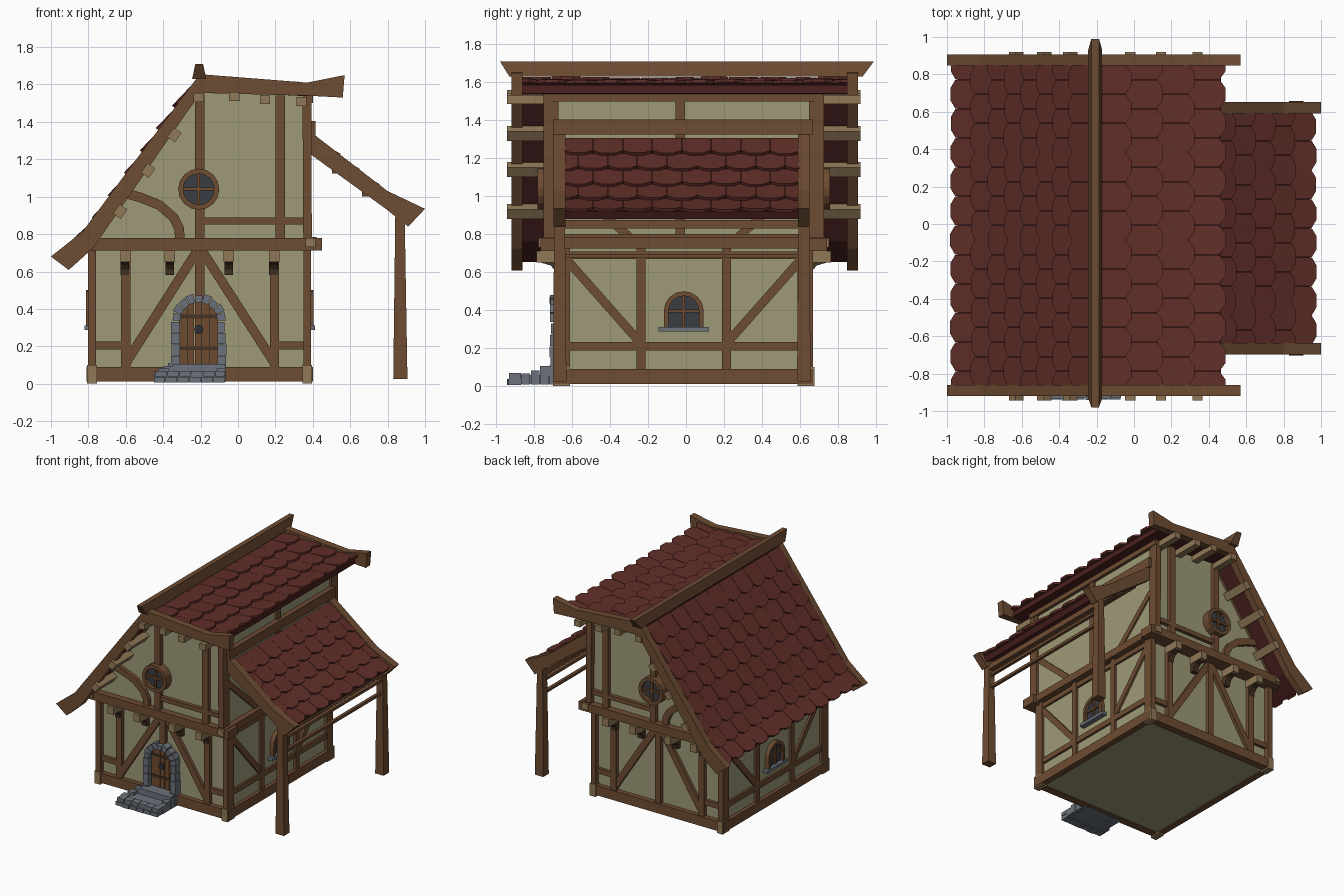
import bpy, bmesh, random
from math import sin, cos, pi
from mathutils import Vector

if "Cube" in bpy.data.objects:
    bpy.data.objects.remove(bpy.data.objects["Cube"])

random.seed(4)
C = -0.012                      # y centre of the house body


def mat(name, *c):
    m = bpy.data.materials.new(name)
    m.diffuse_color = (*c, 1)
    m.use_nodes = True
    m.node_tree.nodes["Principled BSDF"].inputs["Base Color"].default_value = m.diffuse_color
    return m


WOOD = mat("wood", .155, .072, .032)
DARK = mat("dark_wood", .06, .033, .016)
TAN = mat("cut_wood", .28, .19, .095)
DOOR = mat("door_wood", .16, .07, .028)
WALL = mat("plaster", .34, .32, .185)
RED = mat("roof_tile", .12, .028, .021)
DRED = mat("roof_underside", .07, .014, .014)
STONE = mat("stone", .15, .17, .20)
GLASS = mat("glass", .04, .045, .055)
IRON = mat("iron", .03, .03, .035)


def finish(name, bm, m):
    bmesh.ops.recalc_face_normals(bm, faces=bm.faces[:])
    me = bpy.data.meshes.new(name)
    bm.to_mesh(me)
    bm.free()
    me.materials.append(m)
    o = bpy.data.objects.new(name, me)
    bpy.context.collection.objects.link(o)
    return o


def solid(bm, a, b):
    """Closed prism between two matching loops of points."""
    a = [bm.verts.new(p) for p in a]
    b = [bm.verts.new(p) for p in b]
    bm.faces.new(a)
    bm.faces.new(b[::-1])
    for i in range(len(a)):
        j = (i + 1) % len(a)
        bm.faces.new((a[i], b[i], b[j], a[j]))


def prism(name, pts, axis, lo, hi, m):
    """Profile (x,z) pushed along y, or (y,z) pushed along x."""
    f = (lambda u, v, d: (u, d, v)) if axis == 'y' else (lambda u, v, d: (d, u, v))
    bm = bmesh.new()
    solid(bm, [f(u, v, lo) for u, v in pts], [f(u, v, hi) for u, v in pts])
    return finish(name, bm, m)


def box(name, x0, x1, y0, y1, z0, z1, m):
    return prism(name, [(x0, z0), (x1, z0), (x1, z1), (x0, z1)], 'y', y0, y1, m)


def ribbon(pts, w):
    """Outline of a path of given width."""
    p = [Vector(q) for q in pts]
    left, right = [], []
    for i, q in enumerate(p):
        t = (p[min(i + 1, len(p) - 1)] - p[max(i - 1, 0)]).normalized()
        n = Vector((-t.y, t.x)) * w / 2
        left.append(q + n)
        right.append(q - n)
    return left + right[::-1]


def bar(name, pts, w, axis, lo, hi, m=WOOD):
    return prism(name, ribbon(pts, w), axis, lo, hi, m)


def arc(cx, cz, r, n, a0=0.0, a1=pi):
    return [(cx + r * cos(a0 + (a1 - a0) * i / n), cz + r * sin(a0 + (a1 - a0) * i / n)) for i in range(n + 1)]


# ---------- plaster body ----------
box("lower_walls", -.78, .37, C - .64, C + .64, .02, .75, WALL)
prism("upper_walls", [(-.79, .74), (.375, .74), (.375, 1.54), (-.21, 1.57), (-.79, .79)], 'y', C - .70, C + .70, WALL)

# ---------- front and back timber framing ----------
for s, tag in ((-1, "front_"), (1, "back_")):
    a, b = C + s * .62, C + s * .672       # lower timber depth
    u, v = C + s * .68, C + s * .735       # upper timber depth
    box(tag + "sill", -.81, .40, a, C + s * .68, .012, .09, WOOD)
    for x in (-.60, .195):
        bar(tag + "post", [(x, .09), (x, .72)], .05, 'y', a, b)
        box(tag + "bracket_block", x - .028, x + .028, a, C + s * .775, .65, .712, TAN)
    for x in (-.365, -.05):
        box(tag + "bracket_block", x - .028, x + .028, a, C + s * .775, .65, .712, TAN)
    for x in (-.605, -.365, -.05, .19):
        prism(tag + "bracket_brace", [(C + s * d, z) for d, z in ((.63, .65), (.75, .65), (.70, .635), (.68, .61), (.675, .58), (.63, .58))],
              'x', x - .023, x + .023, DARK)
    for x in (-.78, .37):
        box(tag + "corner_post", x - .021, x + .021, C + s * .60, C + s * .68, .09, .73, WOOD)
        box(tag + "corner_block", x - .026, x + .026, C + s * .60, C + s * .69, 0, .10, TAN)
    bar(tag + "centre_post", [(-.205, .45 if s < 0 else .09), (-.205, .72)], .05, 'y', a, b)
    bar(tag + "diagonal", [(-.225, .70), (-.60, .11)], .05, 'y', a, C + s * .667)
    bar(tag + "diagonal", [(-.185, .70), (.195, .11)], .05, 'y', a, C + s * .667)
    bar(tag + "rail", [(-.76, .205), (-.61, .205)], .042, 'y', a, C + s * .664)
    bar(tag + "rail", [(.20, .205), (.36, .205)], .042, 'y', a, C + s * .664)
    # gable
    box(tag + "floor_beam", -.83, .45, C + s * .63, C + s * .755, .712, .78, WOOD)
    bar(tag + "gable_post", [(-.205, .78), (-.205, 1.55)], .05, 'y', u, v)
    bar(tag + "gable_post", [(.225, .78), (.225, 1.54)], .05, 'y', u, v)
    bar(tag + "gable_corner", [(.372, .78), (.368, 1.53)], .046, 'y', C + s * .66, C + s * .74)
    bar(tag + "gable_rail", [(-.19, .87), (.36, .87)], .036, 'y', u, C + s * .73)
    bar(tag + "curved_brace", [(-.62, 1.025), (-.52, .995), (-.42, .955), (-.345, .89), (-.315, .83), (-.31, .77)], .052, 'y', u, C + s * .73)
    bar(tag + "gable_edge", [(-.80, .765), (-.215, 1.575)], .05, 'y', u, C + s * .72)
    # round window
    ring_o, ring_i = arc(-.21, 1.04, .11, 16, 0, 2 * pi), arc(-.21, 1.04, .083, 16, 0, 2 * pi)
    prism(tag + "round_glass", ring_i[:-1], 'y', u, C + s * .742, GLASS)
    for i in range(16):
        prism(tag + "round_frame", [ring_o[i], ring_o[i + 1], ring_i[i + 1], ring_i[i]], 'y', u, C + s * .77, WOOD)
    bar(tag + "round_mullion", [(-.21, .955), (-.21, 1.125)], .016, 'y', u, C + s * .757, DOOR)
    bar(tag + "round_mullion", [(-.295, 1.04), (-.125, 1.04)], .016, 'y', u, C + s * .757, DOOR)
    # purlin ends
    for x, z in ((-.34, 1.33), (-.48, 1.14), (-.63, .92)):
        bar(tag + "purlin_end", [(x - .018, z - .025), (x + .018, z + .025)], .05, 'y', u, C + s * .932, TAN)
    for x, z in ((-.21, 1.53), (-.02, 1.535), (.145, 1.52), (.34, 1.51)):
        box(tag + "purlin_end", x - .027, x + .027, u, C + s * .932, z - .024, z + .024, TAN)

# ---------- left and right timber framing ----------
for s, face, tag in ((-1, -.78, "left_"), (1, .37, "right_")):
    a, b = face - s * .02, face + s * .02
    box(tag + "sill", a, face + s * .03, C - .68, C + .68, .012, .09, WOOD)
    box(tag + "floor_beam", a, face + s * .05, C - .745, C + .745, .725, .785, WOOD)
    for e in (-1, 1):
        box(tag + "beam_end", face - s * .01, face + s * .045, C + e * .70, C + e * .765, .73, .78, TAN)
        bar(tag + "post", [(C + e * .225, .09), (C + e * .225, .73)], .046, 'x', a, b)
        bar(tag + "diagonal", [(C + e * .62, .67), (C + e * .235, .235)], .046, 'x', a, face + s * .016)
    bar(tag + "rail", [(C - .64, .21), (C + .64, .21)], .045, 'x', a, face + s * .018)
    bar(tag + "top_rail", [(C - .64, .69), (C + .64, .69)], .04, 'x', a, face + s * .018)
    # arched window
    o = [(C + .105, .30)] + arc(C, .395, .105, 8) + [(C - .105, .30)]
    i_ = [(C + .08, .30)] + arc(C, .395, .08, 8) + [(C - .08, .30)]
    prism(tag + "window_glass", i_, 'x', a, face + s * .012, GLASS)
    for k in range(len(o) - 1):
        prism(tag + "window_frame", [o[k], o[k + 1], i_[k + 1], i_[k]], 'x', a, face + s * .034, WOOD)
    bar(tag + "mullion", [(C, .30), (C, .475)], .016, 'x', a, face + s * .024, DOOR)
    bar(tag + "mullion", [(C - .08, .395), (C + .08, .395)], .016, 'x', a, face + s * .024, DOOR)
    box(tag + "window_sill", a, face + s * .042, C - .132, C + .132, .288, .312, STONE)

# upper right wall
bar("right_upper_post", [(-.03, .78), (-.03, 1.52)], .05, 'x', .36, .393)
for e in (-1, 1):
    bar("right_upper_brace", [(C + e * .66, 1.12), (C + e * .27, .77)], .046, 'x', .36, .388)
    box("right_upper_corner", .35, .394, C + e * .69, C + e * .738, .78, 1.53, WOOD)
box("right_wall_plate", .35, .40, C - .74, C + .74, 1.50, 1.545, WOOD)


# ---------- roofs ----------
def walk(path, d):
    for i in range(len(path) - 1):
        seg = path[i + 1] - path[i]
        if d <= seg.length or i == len(path) - 2:
            return path[i] + seg.normalized() * d
        d -= seg.length


def roof(name, path, rows, cols, y0, y1):
    """Slab along a bent slope, covered with overlapping blunt-pointed tiles."""
    bar(name + "_slab", path, .045, 'y', y0, y1, DRED)
    path = [Vector(p) for p in path]
    step = sum((q - p).length for p, q in zip(path, path[1:])) / rows
    w = (y1 - y0) / cols
    bm = bmesh.new()
    for r in range(rows):
        p, q = walk(path, r * step), walk(path, (r + 1) * step + .025)
        t = (q - p).normalized()
        n = Vector((-t.y, t.x))
        n = n if n.y > 0 else -n
        for c in range(cols + r % 2):
            yc = y0 + (c + .5 - .5 * (r % 2)) * w
            lift = .03 + random.uniform(0, .006)
            lo, hi = [], []
            for k, e in ((0, -.5), (.83, -.5), (1, -.22), (1, .22), (.83, .5), (0, .5)):
                g = p.lerp(q, k) + n * (.012 + (lift - .012) * k)
                h = g + n * .017
                y = min(max(yc + e * w * .985, y0), y1)
                lo.append((g.x, y, g.y))
                hi.append((h.x, y, h.y))
            solid(bm, lo, hi)
    bmesh.ops.remove_doubles(bm, verts=bm.verts[:], dist=1e-6)
    finish(name + "_tiles", bm, RED)


roof("left_roof", [(-.21, 1.595), (-.80, .775), (-.93, .67)], 8, 11, -.865, .85)
roof("right_roof", [(-.21, 1.59), (.36, 1.56), (.465, 1.565)], 4, 11, -.865, .85)
roof("lean_to_roof", [(.39, 1.285), (.79, .975), (.93, .90)], 5, 8, -.645, .60)

# gable verge boards
for y0, y1 in ((-.92, -.862), (.848, .905)):
    prism("left_verge_board", [(-.205, 1.655), (-.83, .815), (-1, .68), (-.905, .608), (-.775, .725), (-.205, 1.55)], 'y', y0, y1, WOOD)
    prism("right_verge_board", [(-.205, 1.655), (.37, 1.61), (.57, 1.65), (.56, 1.53), (.37, 1.54), (-.205, 1.555)], 'y', y0, y1, WOOD)
ridge = prism("ridge_beam", [(-.93, 1.63), (.93, 1.63), (.99, 1.71), (-.98, 1.71)], 'x', -.245, -.17, WOOD)
for vert in ridge.data.vertices:
    if vert.co.z > 1.7:
        vert.co.x = -.2075 + (vert.co.x + .2075) * .55

# ---------- lean-to frame ----------
for y0, y1 in ((-.697, -.635), (.59, .652)):
    prism("lean_to_verge", [(.39, 1.345), (.80, 1.03), (1, .935), (.91, .84), (.79, .935), (.39, 1.225)], 'y', y0, y1, WOOD)
    yc = (y0 + y1) / 2
    bm = bmesh.new()
    solid(bm, [(.868 + i * .038, yc + j * .036, .025) for i, j in ((-1, -1), (1, -1), (1, 1), (-1, 1))],
          [(.866 + i * .025, yc + j * .028, .91) for i, j in ((-1, -1), (1, -1), (1, 1), (-1, 1))])
    finish("lean_to_post", bm, WOOD)
box("lean_to_top_beam", .37, .415, -.70, .67, 1.325, 1.405, WOOD)
box("lean_to_eave_beam", .845, .89, -.66, .62, .83, .875, WOOD)
for z in (.79, .685):
    box("lean_to_rail", .855, .88, -.66, .62, z - .011, z + .011, WOOD)
for x, z in ((.52, 1.145), (.68, 1.02)):
    box("lean_to_purlin", x - .018, x + .018, -.66, .62, z - .02, z + .02, WOOD)

# ---------- door ----------
DX, SP = -.21, .335
for k in range(5):                         # planks cut to the arch
    x0, x1 = DX - .105 + k * .042, DX - .105 + (k + 1) * .042 - .003
    top = [SP + max(.0, .108 ** 2 - (x - DX) ** 2) ** .5 for x in (x0, x1)]
    prism("door_plank", [(x0, .10), (x1, .10), (x1, top[1]), (x0, top[0])], 'y', -.64, -.672 - .003 * (k % 2), DOOR)
for z in (.19, .36):
    box("door_strap", DX - .10, DX + .10, -.66, -.68, z - .01, z + .01, DARK)
prism("door_knocker", arc(DX, .29, .025, 8, 0, 2 * pi)[:-1], 'y', -.66, -.695, IRON)
for e in (-1, 1):
    for k in range(4):
        z = .09 + k * .061
        x0, x1 = DX + e * .10, DX + e * (.143 + random.uniform(-.006, .006))
        box("door_jamb_stone", x0, x1, -.64, -.71 - random.uniform(0, .012), z, z + .058, STONE)
for k in range(9):
    a0, a1 = pi * k / 9 + .02, pi * (k + 1) / 9 - .02
    r = .143 + random.uniform(-.005, .008)
    prism("door_arch_stone", arc(DX, SP, r, 1, a0, a1) + arc(DX, SP, .10, 1, a1, a0), 'y', -.64, -.71 - random.uniform(0, .012), STONE)

# ---------- stone steps ----------
box("step_core", -.43, -.08, -.92, -.66, .01, .058, STONE)
box("threshold", DX - .14, DX + .14, -.77, -.65, .05, .105, STONE)
for k in range(6):                         # front row of cobbles, two courses
    for j in range(2):
        x = -.45 + k * .0633 + (.01 if j else 0)
        box("step_stone", x, min(x + .06, -.07), -.945 + .012 * j + random.uniform(0, .008), -.87, .006 + j * .032, .036 + j * .032, STONE)
for k in range(4):                         # side kerbs rising to the door
    y = -.868 + k * .05
    for x0, x1 in ((-.45 + .025 * k, -.395 + .025 * k), (-.115, -.068)):
        box("step_kerb_stone", x0, x1, y, y + .047, .008, .066 + .015 * k, STONE)
